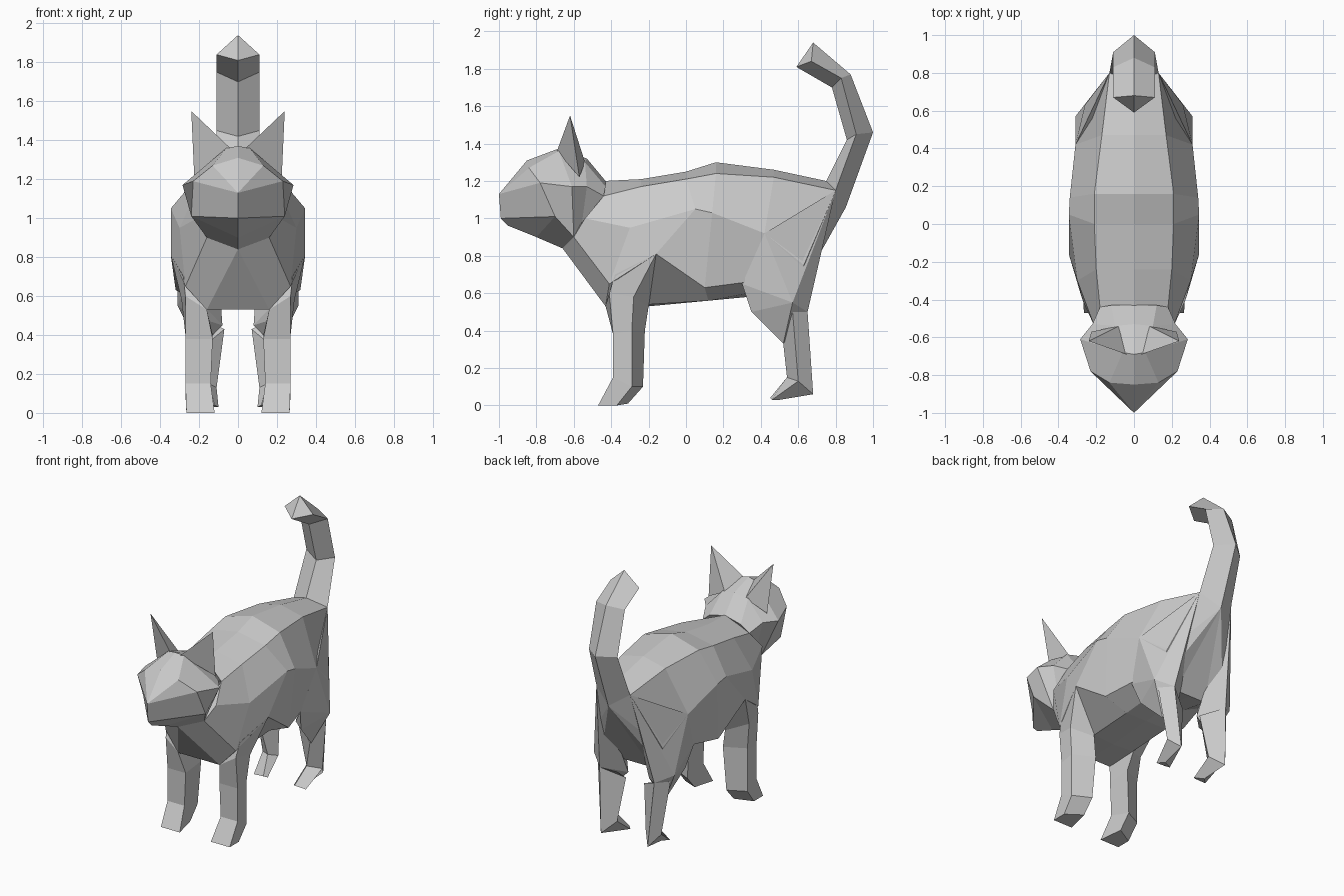
import bpy
import bmesh

# Remove only the default cube
default_cube = bpy.data.objects.get("Cube")
if default_cube:
    bpy.data.objects.remove(default_cube, do_unlink=True)

# One plain grey coat
coat = bpy.data.materials.new("grey_coat")
coat.use_nodes = True
coat_colour = (0.6, 0.6, 0.6, 1)
coat.diffuse_color = coat_colour
coat.node_tree.nodes["Principled BSDF"].inputs["Base Color"].default_value = coat_colour


def finish(name, bm):
    """Mirror the modelled half across x and turn it into a flat-shaded object."""
    geometry = bm.verts[:] + bm.edges[:] + bm.faces[:]
    bmesh.ops.mirror(bm, geom=geometry, axis='X', merge_dist=0.0005)
    bmesh.ops.remove_doubles(bm, verts=bm.verts[:], dist=0.0005)
    bmesh.ops.recalc_face_normals(bm, faces=bm.faces[:])
    mesh = bpy.data.meshes.new(name)
    bm.to_mesh(mesh)
    bm.free()
    mesh.materials.append(coat)
    part = bpy.data.objects.new(name, mesh)
    bpy.context.collection.objects.link(part)
    return part


def loft(name, rings, closed=False):
    """Skin consecutive rings; repeated points collapse quads to triangles."""
    bm = bmesh.new()
    shared = {}

    def vertex(point):
        if point not in shared:
            shared[point] = bm.verts.new(point)
        return shared[point]

    def face(points):
        corners = list(dict.fromkeys(vertex(point) for point in points))
        off_centre = any(corner.co.x > 0 for corner in corners)
        if len(corners) > 2 and off_centre:
            bm.faces.new(corners)

    for ring, following in zip(rings, rings[1:]):
        count = len(ring)
        for i in range(count if closed else count - 1):
            j = (i + 1) % count
            face((ring[i], ring[j], following[j], following[i]))
    face(rings[0])
    face(rings[-1])
    return finish(name, bm)


def hull(name, points):
    """Wrap a faceted solid around a few corner points."""
    bm = bmesh.new()
    corners = [bm.verts.new(point) for point in points]
    bmesh.ops.convex_hull(bm, input=corners)
    loose = [corner for corner in bm.verts if not corner.link_faces]
    bmesh.ops.delete(bm, geom=loose, context='VERTS')
    return finish(name, bm)


# Shared joints where several parts meet
rump = (0, .855, 1.06)
tail_side = (.13, .8, 1.15)
tail_front = (0, .75, 1.2)
chest = (0, -.66, .84)
jaw_corner = (.16, -.6, .9)
neck_edge = (.18, -.44, 1.12)
hip = (.31, .42, .92)
hock = (.21, .65, .5)

# Torso: half rings from spine to belly, running neck to rump
loft("body", [
    [(0, -.44, 1.2), neck_edge, (.21, -.54, 1), jaw_corner, chest, chest],
    [(0, -.24, 1.21), (.2, -.24, 1.17), (.3, -.3, .95),
     (.27, -.41, .65), (.16, -.43, .53), (0, -.43, .53)],
    [(0, 0, 1.25), (.21, 0, 1.21), (.345, .05, 1.05),
     (.345, -.16, .81), (.16, -.2, .54), (0, -.2, .53)],
    [(0, .16, 1.3), (.21, .16, 1.24), (.34, .14, 1.03),
     (.32, .1, .63), (.16, .12, .56), (0, .12, .56)],
    [(0, .47, 1.26), (.17, .47, 1.22), hip,
     (.27, .33, .66), (.14, .33, .6), (0, .33, .58)],
    [tail_front, tail_side, (.26, .63, .75),
     (.25, .57, .55), (.12, .55, .55), (0, .55, .55)],
    [rump] * 6,
])

# Head: half rings from nose to nape
nose = (0, -1, 1.13)
loft("head", [
    [nose, nose, nose, (0, -.99, 1), (0, -.95, .96)],
    [(0, -.85, 1.31), (.13, -.84, 1.27), (.23, -.78, 1.19),
     (.24, -.7, 1.01), (0, -.8, .9)],
    [(0, -.69, 1.37), (.06, -.68, 1.36), (.285, -.61, 1.17), jaw_corner, chest],
    [(0, -.53, 1.32), (.1, -.54, 1.3), (.22, -.53, 1.17),
     (.15, -.56, .95), (0, -.6, .9)],
    [(0, -.43, 1.2), (.12, -.43, 1.17), neck_edge, (.14, -.52, 1), (0, -.55, .95)],
])

# Pointed ears
hull("ears", [(.04, -.69, 1.36), (.225, -.57, 1.22), (.08, -.54, 1.3), (.24, -.62, 1.55)])

# Upright tail with a hooked tip: back ridge, side, front ridge
loft("tail", [
    [rump, tail_side, tail_front],
    [(0, 1, 1.46), (.11, .91, 1.45), (0, .86, 1.42)],
    [(0, .88, 1.77), (.11, .83, 1.75), (0, .78, 1.7)],
    [(0, .68, 1.94), (.11, .67, 1.84), (0, .59, 1.81)],
])

# Front legs: shoulder, elbow, shin, ankle, sole
loft("front_legs", [
    [(.16, -.38, .7), (.28, -.38, .7), (.345, -.16, .81), (.2, -.17, .7)],
    [(.16, -.43, .53), (.27, -.41, .6), (.29, -.28, .58), (.16, -.2, .53)],
    [(.13, -.39, .38), (.27, -.39, .38), (.27, -.29, .4), (.13, -.22, .4)],
    [(.14, -.39, .15), (.27, -.39, .15), (.27, -.29, .1), (.15, -.23, .1)],
    [(.12, -.47, 0), (.265, -.47, 0), (.265, -.37, 0), (.15, -.31, .01)],
], closed=True)

# Hind thighs
hull("thighs", [tail_side, hip, hock, (.27, .3, .65), (.24, .35, .5),
                (.2, .52, .33), (.31, .57, .55), (.08, .52, .45)])

# Hind shins and feet: knee, ankle, toes
loft("hind_legs", [
    [(.07, .56, .43), (.19, .52, .33), (.28, .57, .5), hock],
    [(.11, .6, .13), (.15, .54, .15), (.23, .6, .13), (.18, .68, .06)],
    [(.1, .47, .03), (.12, .45, .04), (.2, .46, .03), (.16, .5, .03)],
], closed=True)
